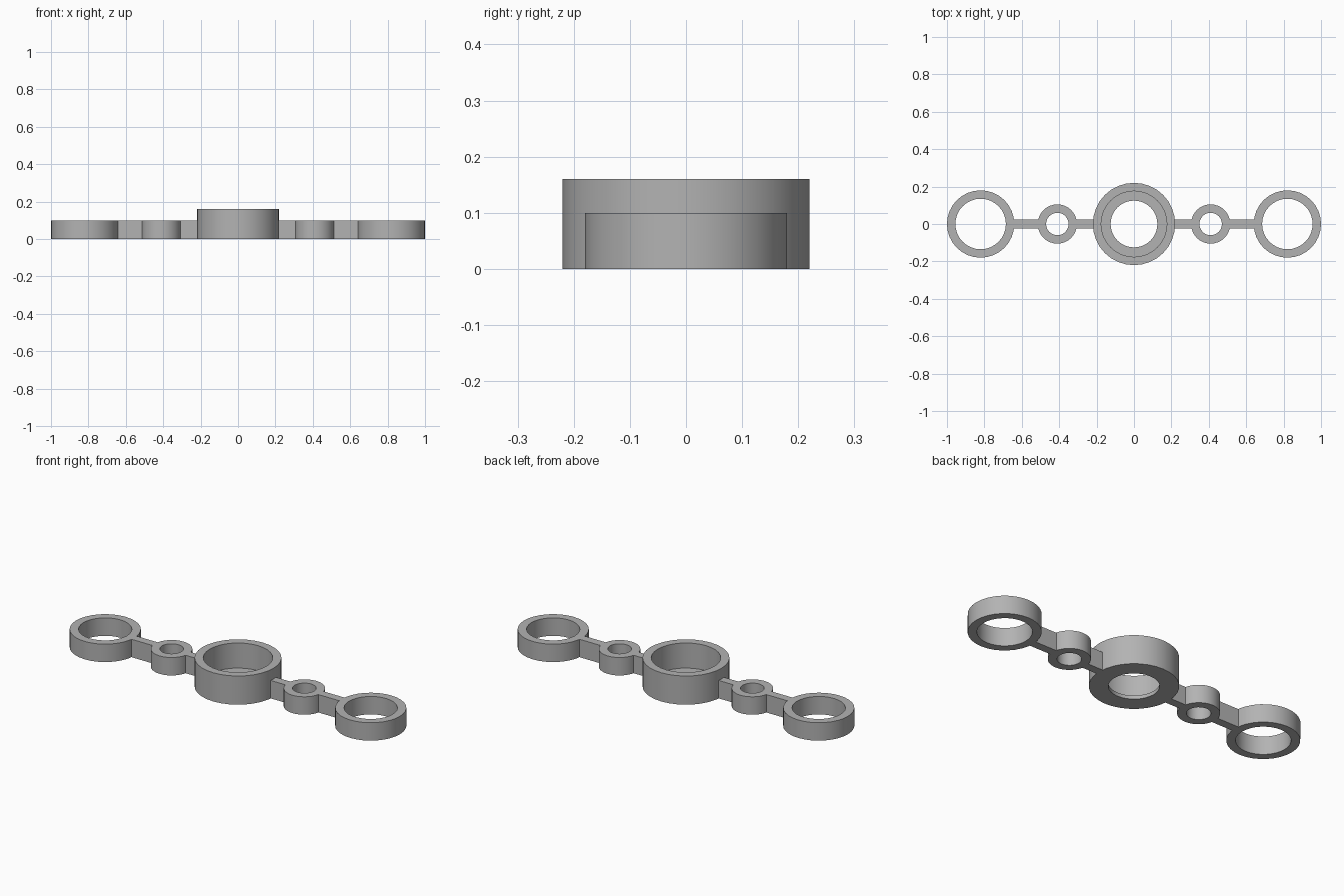
import bpy, bmesh
from math import cos, sin, tau, radians

cube = bpy.data.objects.get("Cube")
if cube:
    bpy.data.objects.remove(cube, do_unlink=True)

SEGMENTS = 32
ARM_HEIGHT = 0.10
BAR_WIDTH = 0.046

grey = bpy.data.materials.new("plain grey")
grey.use_nodes = True
grey.diffuse_color = (0.45, 0.45, 0.45, 1)
grey.node_tree.nodes["Principled BSDF"].inputs["Base Color"].default_value = grey.diffuse_color


def finish(name, bm, x):
    bmesh.ops.recalc_face_normals(bm, faces=bm.faces)
    mesh = bpy.data.meshes.new(name)
    bm.to_mesh(mesh)
    bm.free()
    mesh.materials.append(grey)
    obj = bpy.data.objects.new(name, mesh)
    bpy.context.collection.objects.link(obj)
    obj.location.x = x
    bpy.ops.object.select_all(action='DESELECT')
    obj.select_set(True)
    bpy.context.view_layer.objects.active = obj
    bpy.ops.object.shade_smooth_by_angle(angle=radians(30))
    return obj


def turned(name, profile, x=0):
    """Revolve a closed (radius, height) profile around the vertical axis."""
    bm = bmesh.new()
    rings = [[bm.verts.new((r * cos(tau * i / SEGMENTS), r * sin(tau * i / SEGMENTS), z))
              for i in range(SEGMENTS)] for r, z in profile]
    for a, b in zip(rings, rings[1:] + rings[:1]):
        for i in range(SEGMENTS):
            j = (i + 1) % SEGMENTS
            bm.faces.new((a[i], a[j], b[j], b[i]))
    return finish(name, bm, x)


def ring(name, x, outer, inner):
    return turned(name, [(outer, 0), (outer, ARM_HEIGHT), (inner, ARM_HEIGHT), (inner, 0)], x)


def bar(name, start, end):
    bm = bmesh.new()
    bmesh.ops.create_cube(bm, size=1)
    for v in bm.verts:
        v.co.x *= abs(end - start)
        v.co.y *= BAR_WIDTH
        v.co.z = (v.co.z + 0.5) * ARM_HEIGHT
    return finish(name, bm, (start + end) / 2)


# Central cup with a thin inner ledge at the bottom
turned("center_hub", [(0.22, 0), (0.22, 0.16), (0.176, 0.16),
                      (0.176, 0.02), (0.125, 0.02), (0.125, 0)])

# Mirrored arms: connecting bars, small ring and end ring
for side, s in (("left", 1), ("right", -1)):
    bar(side + "_inner_bar", s * 0.215, s * 0.31)
    ring(side + "_small_ring", s * 0.41, 0.105, 0.06)
    bar(side + "_outer_bar", s * 0.51, s * 0.645)
    ring(side + "_end_ring", s * 0.82, 0.18, 0.135)
